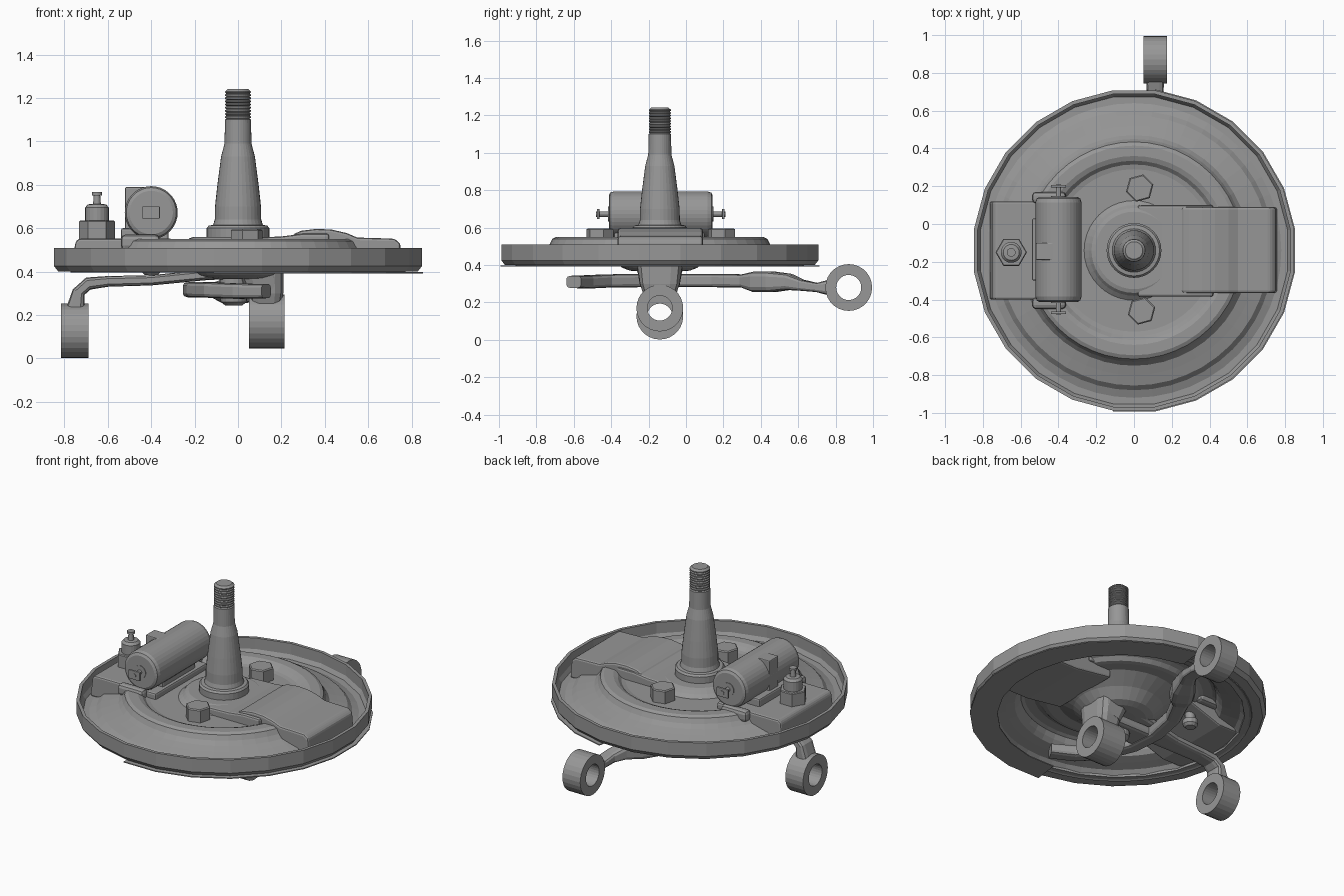
import bpy, bmesh, math
from mathutils import Vector, Matrix

if "Cube" in bpy.data.objects:
    bpy.data.objects.remove(bpy.data.objects["Cube"])

steel = bpy.data.materials.new("grey steel")
steel.use_nodes = True
steel.diffuse_color = (0.31, 0.31, 0.31, 1)
steel.node_tree.nodes["Principled BSDF"].inputs["Base Color"].default_value = steel.diffuse_color
CY = -0.14   # disc axis in y
parts = []


def finish(bm, name, bevel=0.0, segments=2):
    bmesh.ops.recalc_face_normals(bm, faces=bm.faces)
    mesh = bpy.data.meshes.new(name)
    bm.to_mesh(mesh)
    bm.free()
    mesh.materials.append(steel)
    ob = bpy.data.objects.new(name, mesh)
    bpy.context.collection.objects.link(ob)
    if bevel:
        mod = ob.modifiers.new("Bevel", "BEVEL")
        mod.width, mod.segments, mod.limit_method = bevel, segments, "ANGLE"
    parts.append(ob)
    return ob


def lathe(name, profile, sides, loc=(0, CY, 0), axis="Z", closed=False, turn=0.0, start=0.0, sweep=360):
    """Revolve (radius, height) points about an axis."""
    bm = bmesh.new()
    full = sweep == 360
    steps = sides if full else sides + 1
    rings = []
    for i in range(steps):
        a = math.radians(start + turn + sweep * i / sides)
        rings.append([bm.verts.new((r * math.cos(a), r * math.sin(a), z)) for r, z in profile])
    n = len(profile)
    for i in range(sides):
        a, b = rings[i], rings[(i + 1) % steps]
        for j in range(n if closed else n - 1):
            k = (j + 1) % n
            bm.faces.new((a[j], b[j], b[k], a[k]))
    if closed and not full:
        bm.faces.new(rings[0])
        bm.faces.new(rings[-1])
    if not closed:
        for j in (0, n - 1):
            bm.faces.new([ring[j] for ring in rings])
    rot = {"Z": Matrix(), "X": Matrix.Rotation(math.pi / 2, 4, "Y"),
           "Y": Matrix.Rotation(-math.pi / 2, 4, "X")}[axis]
    bm.transform(Matrix.Translation(loc) @ rot)
    return finish(bm, name)


def box(name, lo, hi, bevel=0.01):
    bm = bmesh.new()
    bmesh.ops.create_cube(bm, size=1)
    lo, hi = Vector(lo), Vector(hi)
    bm.transform(Matrix.Translation((lo + hi) / 2) @ Matrix.Diagonal((*(hi - lo), 1)))
    return finish(bm, name, bevel)


def side_slab(name, outline, y0, y1, bevel=0.012):
    """Extrude an (x, z) outline along y."""
    bm = bmesh.new()
    face = bm.faces.new([bm.verts.new((x, y0, z)) for x, z in outline])
    ext = bmesh.ops.extrude_face_region(bm, geom=[face])["geom"]
    bmesh.ops.translate(bm, vec=(0, y1 - y0, 0), verts=[v for v in ext if isinstance(v, bmesh.types.BMVert)])
    return finish(bm, name, bevel)


def bar(name, stations, sides=12):
    """Loft an oval section through (x, y, z, half width, half height) stations."""
    bm = bmesh.new()
    rings = []
    pts = [Vector(s[:3]) for s in stations]
    for i, s in enumerate(stations):
        t = (pts[min(i + 1, len(pts) - 1)] - pts[max(i - 1, 0)]).normalized()
        across = Vector((0, 1, 0)) if abs(t.z) > 0.9 else t.cross(Vector((0, 0, 1))).normalized()
        up = across.cross(t)
        ring = []
        for k in range(sides):
            a = math.tau * (k + 0.5) / sides
            c, d = math.cos(a), math.sin(a)
            ring.append(bm.verts.new(pts[i] + across * s[3] * math.copysign(abs(c) ** 0.5, c)
                                     + up * s[4] * math.copysign(abs(d) ** 0.5, d)))
        rings.append(ring)
    for a, b in zip(rings, rings[1:]):
        for k in range(sides):
            m = (k + 1) % sides
            bm.faces.new((a[k], a[m], b[m], b[k]))
    bm.faces.new(rings[0])
    bm.faces.new(rings[-1])
    return finish(bm, name)


def eye(name, x0, x1, y, z):
    h = (x1 - x0) / 2
    lathe(name, [(0.067, -h), (0.125, -h), (0.125, h), (0.067, h)], 28,
          ((x0 + x1) / 2, y, z), "X", closed=True)


# Backing plate: upright rim and pressed dish
lathe("rim", [(0.855, 0.51), (0.855, 0.425), (0.835, 0.40), (0.73, 0.40), (0.73, 0.415),
              (0.82, 0.415), (0.835, 0.44), (0.835, 0.51)], 24, closed=True, turn=7.5)
top = [(0.78, 0.415), (0.74, 0.43), (0.715, 0.455), (0.66, 0.47), (0.61, 0.485), (0.59, 0.51),
       (0.575, 0.54), (0.555, 0.55), (0.50, 0.55), (0.475, 0.54), (0.455, 0.52), (0.43, 0.515), (0.08, 0.515)]
lathe("dish", top + [(r - 0.01, z - 0.02) for r, z in reversed(top)], 48, closed=True)
lathe("lower_lip", [(0.70, 0.392), (0.86, 0.392), (0.86, 0.398), (0.70, 0.398)], 12,
      closed=True, start=-97.5, sweep=180)

# Hub boss above and flared seat below
lathe("hub_boss", [(0.27, 0.51), (0.24, 0.535), (0.225, 0.553), (0.205, 0.56), (0.1, 0.56)], 40)
lathe("lower_hub", [(0.36, 0.50), (0.26, 0.44), (0.2, 0.385), (0.16, 0.37), (0.1, 0.365)], 32)

# Spindle with threaded end
thread = []
for i in range(9):
    z = 1.105 + i * 0.0145
    thread += [(0.053, z), (0.059, z + 0.004), (0.059, z + 0.010)]
lathe("spindle", [(0.145, 0.55), (0.145, 0.60), (0.135, 0.612), (0.115, 0.615), (0.107, 0.64), (0.106, 0.70),
                  (0.095, 0.80), (0.078, 0.93), (0.062, 0.99), (0.06, 1.10)] + thread
      + [(0.053, 1.235), (0.046, 1.242)], 32)

# Hex bolts
for side, x, y in (("rear", 0.03, 0.19), ("front", 0.04, -0.46)):
    lathe(side + "_bolt", [(0.075, 0.505), (0.075, 0.59), (0.068, 0.596)], 6, (x, y, 0), turn=15)

# Raised pressing on the left side of the plate
side_slab("pressing_inner", [(0.02, 0.50), (0.02, 0.555), (0.2, 0.562), (0.30, 0.575), (0.42, 0.575), (0.42, 0.50)],
          -0.385, 0.1)
side_slab("pressing_outer", [(0.25, 0.45), (0.25, 0.57), (0.29, 0.588), (0.36, 0.597), (0.43, 0.594), (0.5, 0.578),
                             (0.55, 0.557), (0.72, 0.552), (0.748, 0.53), (0.757, 0.415), (0.5, 0.415)],
          -0.365, 0.09)

# Cylinder platform on the other side
side_slab("cylinder_platform", [(-0.765, 0.415), (-0.75, 0.535), (-0.735, 0.552), (-0.30, 0.552), (-0.30, 0.50),
                                (-0.55, 0.415)], -0.40, 0.12)
for end, y in (("front", -0.42), ("rear", 0.14)):
    box(end + "_platform_tab", (-0.54, y - 0.03, 0.5), (-0.36, y + 0.03, 0.57), 0.02)

# Wheel cylinder with end pistons
lathe("wheel_cylinder", [(0.1, -0.278), (0.115, -0.27), (0.122, -0.25), (0.122, 0.25), (0.115, 0.27), (0.1, 0.278)],
      36, (-0.40, -0.135, 0.672), "Y")
box("cylinder_foot", (-0.54, -0.30, 0.54), (-0.32, 0.03, 0.60))
box("cylinder_port", (-0.52, -0.19, 0.57), (-0.40, -0.10, 0.79), 0.006)
for end, s in (("front", -1), ("rear", 1)):
    y = -0.135 + s * 0.27
    lathe(end + "_piston", [(0.04, -0.012), (0.04, 0.012)], 16, (-0.40, y, 0.672), "Y")
    lathe(end + "_push_rod", [(0.014, -0.035), (0.014, 0.035)], 12, (-0.40, y + s * 0.04, 0.672), "Y")
    box(end + "_push_fork", (-0.44, y + s * 0.065 - 0.007, 0.645), (-0.36, y + s * 0.065 + 0.007, 0.70), 0.003)
lathe("cylinder_bolt", [(0.03, 0.385), (0.045, 0.40), (0.045, 0.43), (0.03, 0.43), (0.03, 0.55)], 12, (-0.40, 0.03, 0))

# Bleed valve
at = (-0.65, -0.15, 0)
lathe("bleed_valve_nut", [(0.083, 0.54), (0.083, 0.63), (0.078, 0.635)], 6, at)
lathe("bleed_valve", [(0.055, 0.62), (0.055, 0.695), (0.042, 0.71), (0.018, 0.712), (0.015, 0.75),
                      (0.023, 0.752), (0.023, 0.766)], 20, at)

# Suspension eyes
eye("right_eye", -0.815, -0.69, CY, 0.127)
eye("rear_eye", 0.05, 0.175, 0.87, 0.28)
eye("lower_eye", 0.05, 0.215, CY, 0.17)

# Arm from the hub to the right eye
bar("right_arm", [(0.05, CY, 0.40, 0.13, 0.03), (-0.15, CY, 0.385, 0.1, 0.025), (-0.4, CY, 0.36, 0.065, 0.024),
                  (-0.60, CY, 0.355, 0.055, 0.025), (-0.69, CY, 0.345, 0.055, 0.03),
                  (-0.735, CY, 0.305, 0.06, 0.03), (-0.75, CY, 0.22, 0.06, 0.045)])

# Curved steering link to the rear eye
bar("steering_link", [(0.13, -0.60, 0.31, 0.045, 0.033), (0.0, -0.53, 0.31, 0.045, 0.036),
                      (-0.12, -0.42, 0.315, 0.045, 0.036), (-0.195, -0.24, 0.317, 0.045, 0.036),
                      (-0.21, -0.05, 0.317, 0.045, 0.036), (-0.17, 0.15, 0.317, 0.045, 0.036),
                      (-0.09, 0.31, 0.315, 0.05, 0.036), (-0.04, 0.38, 0.31, 0.07, 0.056),
                      (0.01, 0.46, 0.31, 0.07, 0.056), (0.06, 0.55, 0.31, 0.05, 0.044),
                      (0.10, 0.62, 0.292, 0.045, 0.03), (0.112, 0.7, 0.28, 0.045, 0.025),
                      (0.112, 0.79, 0.28, 0.05, 0.05)])
lathe("link_boss", [(0.04, 0.245), (0.06, 0.26), (0.065, 0.30), (0.065, 0.40)], 20, (-0.02, -0.16, 0))
box("link_bracket", (-0.2, -0.22, 0.29), (0.1, -0.06, 0.35), 0.02)

# Upright stem from the plate to the lower eye
bar("lower_eye_stem", [(0.08, CY, 0.47, 0.17, 0.13), (0.11, CY, 0.40, 0.125, 0.105), (0.13, CY, 0.30, 0.108, 0.08)])
bar("lower_eye_neck", [(0.13, CY, 0.40, 0.12, 0.08), (0.13, CY, 0.30, 0.108, 0.08), (0.13, CY, 0.245, 0.09, 0.07)])

# Shading: smooth with sharp edges kept
for ob in bpy.context.view_layer.objects:
    ob.select_set(ob in parts)
bpy.context.view_layer.objects.active = parts[0]
bpy.ops.object.shade_smooth_by_angle(angle=math.radians(35))
